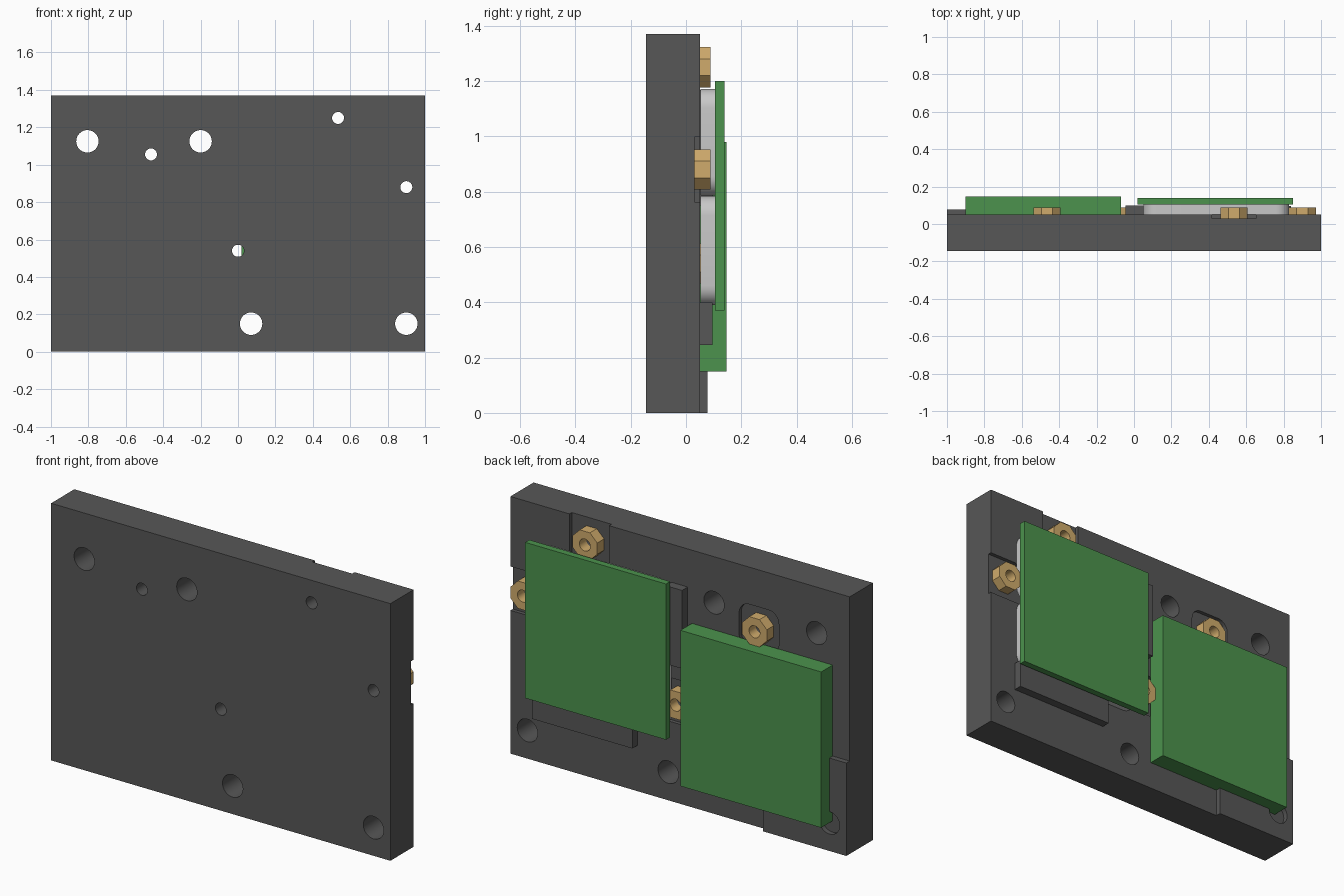
import bpy, bmesh, math

if "Cube" in bpy.data.objects:
    bpy.data.objects.remove(bpy.data.objects["Cube"])


def material(name, rgb):
    m = bpy.data.materials.new(name)
    m.diffuse_color = (*rgb, 1)
    m.use_nodes = True
    m.node_tree.nodes["Principled BSDF"].inputs["Base Color"].default_value = m.diffuse_color
    return m


DARK = material("dark grey", (0.095, 0.095, 0.095))
GREEN = material("board green", (0.072, 0.29, 0.074))
BRASS = material("brass", (0.63, 0.41, 0.15))
SILVER = material("light grey", (0.58, 0.58, 0.58))


def ngon(x, z, r, n=40, turn=0.0):
    return [(x + r * math.cos(turn + math.tau * i / n),
             z + r * math.sin(turn + math.tau * i / n)) for i in range(n)]


def rect(x0, x1, z0, z1, r=0.0, steps=8):
    """Rectangle outline in the xz plane, with optional rounded corners."""
    if r == 0:
        return [(x0, z0), (x1, z0), (x1, z1), (x0, z1)]
    pts = []
    corners = [(x1 - r, z1 - r), (x0 + r, z1 - r), (x0 + r, z0 + r), (x1 - r, z0 + r)]
    for k, (cx, cz) in enumerate(corners):
        for i in range(steps + 1):
            a = math.pi / 2 * (k + i / steps)
            pts.append((cx + r * math.cos(a), cz + r * math.sin(a)))
    return pts


def prism(name, outline, y0, y1, mat=None):
    """Extrude an xz outline along y."""
    bm = bmesh.new()
    a = [bm.verts.new((x, y0, z)) for x, z in outline]
    b = [bm.verts.new((x, y1, z)) for x, z in outline]
    n = len(a)
    bm.faces.new(a)
    bm.faces.new(b[::-1])
    for i in range(n):
        bm.faces.new((a[i], b[i], b[(i + 1) % n], a[(i + 1) % n]))
    bmesh.ops.recalc_face_normals(bm, faces=bm.faces[:])
    me = bpy.data.meshes.new(name)
    bm.to_mesh(me)
    bm.free()
    if mat:
        me.materials.append(mat)
    ob = bpy.data.objects.new(name, me)
    bpy.context.collection.objects.link(ob)
    return ob


def cut(ob, outline, y0, y1):
    """Subtract an extruded outline from an object."""
    cutter = prism("cutter", outline, y0, y1)
    cutter.hide_render = True
    mod = ob.modifiers.new("cut", 'BOOLEAN')
    mod.operation = 'DIFFERENCE'
    mod.solver = 'EXACT'
    mod.object = cutter
    dg = bpy.context.evaluated_depsgraph_get()
    me = bpy.data.meshes.new_from_object(ob.evaluated_get(dg))
    ob.modifiers.clear()
    ob.data = me
    bpy.data.objects.remove(cutter)


def smooth(ob):
    ob.data.shade_smooth()
    ob.data.set_sharp_from_angle(angle=math.radians(30))


BACK, FLOOR = 0.05, 0.03          # rear surface and recess floor
BIG_HOLES = [(-0.805, 1.125), (-0.2, 1.125), (0.07, 0.15), (0.9, 0.15)]
NUTS = [(-0.465, 1.055), (0.535, 1.25), (0.9, 0.88), (0.0, 0.54)]

# Base plate with nut recesses and through holes
plate = prism("base_plate", rect(-1, 1, 0, 1.37), -0.145, BACK, DARK)
W = 0.117
recesses = [
    rect(-0.465 - W, -0.465 + W, 1.055 - W, 1.055 + W, 0.06),
    rect(0.535 - W, 0.535 + W, 1.25 - W, 1.5),
    rect(0.9 - W, 1.2, 0.88 - W, 0.88 + W),
    rect(-W, W, 0.54 - W, 0.54 + W, 0.06),
]
for outline in recesses:
    cut(plate, outline, FLOOR, 0.2)
for x, z in BIG_HOLES:
    cut(plate, ngon(x, z, 0.06), -0.3, 0.3)
for x, z in NUTS:
    cut(plate, ngon(x, z, 0.032, 32), -0.3, 0.3)
smooth(plate)

# Brass eight-sided nuts
for i, (x, z) in enumerate(NUTS):
    nut = prism(f"nut_{i + 1}", ngon(x, z, 0.073 / math.cos(math.pi / 8), 8, math.pi / 8),
                FLOOR, 0.088, BRASS)
    cut(nut, ngon(x, z, 0.032, 32), -0.3, 0.3)
    smooth(nut)

# Raised corner pad with a shallow round pocket
pad = prism("corner_pad", rect(-1, -0.51, 0, 0.495), BACK, 0.078, DARK)
cut(pad, ngon(-0.9, 0.15, 0.06), 0.0515, 0.2)
smooth(pad)

# Locating ledges beside the thin board
prism("lower_ledge", rect(0.25, 0.84, 0.245, 0.40), BACK, 0.095, DARK)
prism("side_ledge", rect(-0.045, 0.05, 0.75, 1.167), BACK, 0.098, DARK)

# Two rounded silver modules under the thin board
for name, z0, z1 in (("lower_module", 0.39, 0.784), ("upper_module", 0.786, 1.172)):
    smooth(prism(name, rect(0.05, 0.83, z0, z1, 0.07), 0.052, 0.105, SILVER))

# Green boards
prism("thin_board", rect(0.02, 0.85, 0.37, 1.2), 0.105, 0.14, GREEN)
prism("thick_board", rect(-0.9, -0.07, 0.15, 0.98), BACK, 0.147, GREEN)
